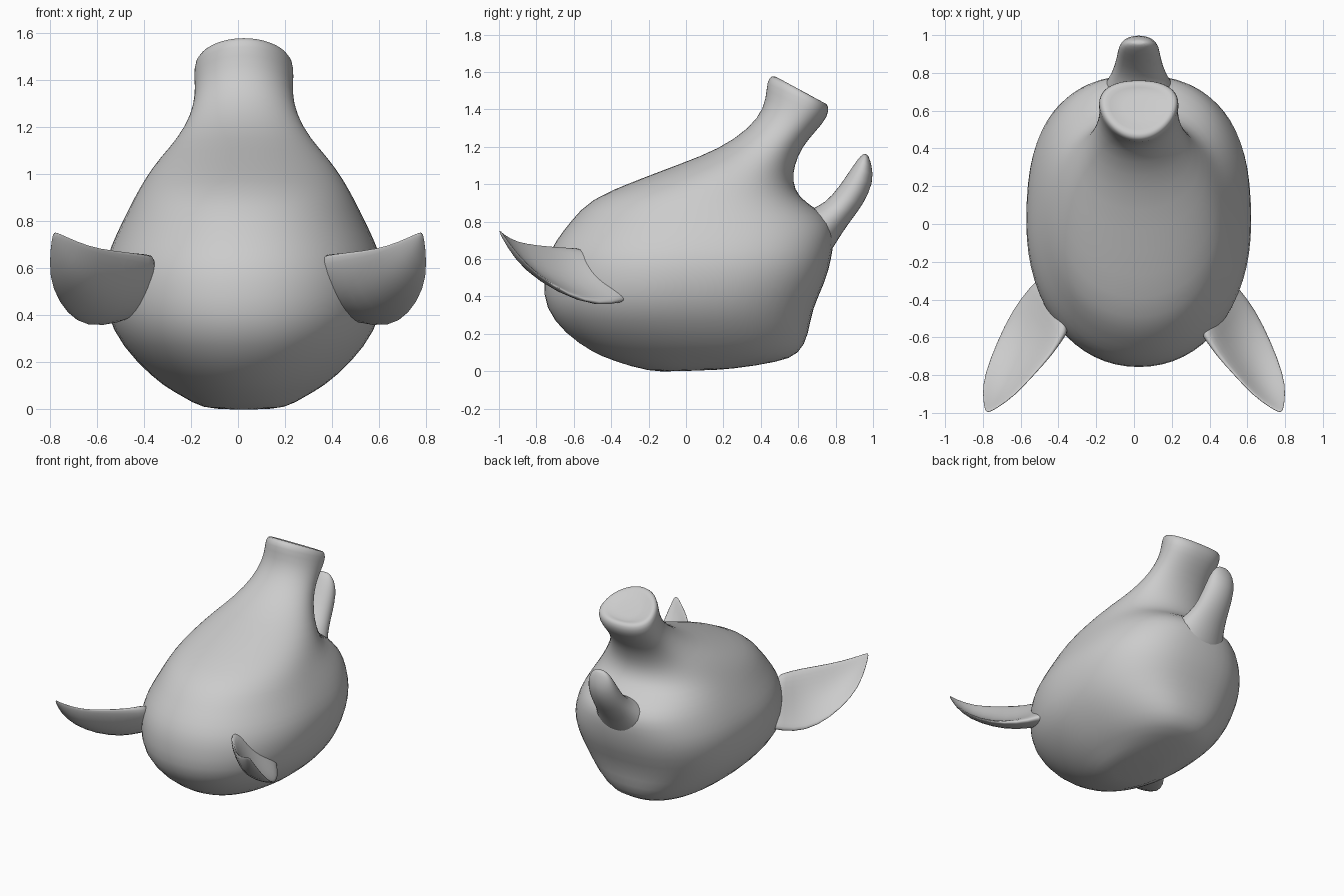
import bpy, bmesh, math
from mathutils import Vector

if "Cube" in bpy.data.objects:
    bpy.data.objects.remove(bpy.data.objects["Cube"])


def power(v, e):
    return math.copysign(abs(v) ** e, v)


def skin(name, rings):
    """Bridge equal-sized rings, close both ends and smooth the result."""
    bm = bmesh.new()
    loops = [[bm.verts.new(p) for p in ring] for ring in rings]
    n = len(loops[0])
    for a, b in zip(loops, loops[1:]):
        for i in range(n):
            bm.faces.new((a[i], a[(i + 1) % n], b[(i + 1) % n], b[i]))
    for ring in (loops[0], loops[-1]):
        c = bm.verts.new(sum((v.co for v in ring), Vector()) / n)
        for i in range(n):
            bm.faces.new((ring[i], ring[(i + 1) % n], c))
    bmesh.ops.recalc_face_normals(bm, faces=bm.faces)
    me = bpy.data.meshes.new(name)
    bm.to_mesh(me)
    bm.free()
    me.polygons.foreach_set("use_smooth", [True] * len(me.polygons))
    ob = bpy.data.objects.new(name, me)
    bpy.context.collection.objects.link(ob)
    mod = ob.modifiers.new("smooth", "SUBSURF")
    mod.levels = mod.render_levels = 1
    return ob


def oval(yf, zf, yb, zb, hw, back=2.0, taper=0.0, cx=0.025, n=32):
    """Oval ring spanning a front and a back point; back sets its squareness."""
    ring = []
    for i in range(n):
        a = 2 * math.pi * i / n
        e = 2.1 if math.sin(a) < 0 else back
        u, t = power(math.cos(a), 2 / e), power(math.sin(a), 2 / e)
        ring.append(Vector((cx + hw * u * (1 + taper * t),
                            (yf + yb) / 2 + (yb - yf) / 2 * t,
                            (zf + zb) / 2 + (zb - zf) / 2 * t)))
    return ring


# Head and snout: front y, front z, back y, back z, half width, back squareness, taper
head = [
    (-.20, -.005, .24, .01, .18, 2.2, 0),
    (-.40, .06, .50, .05, .26, 2.3, 0),
    (-.50, .10, .61, .09, .34, 2.4, 0),
    (-.65, .20, .66, .20, .46, 2.5, 0),
    (-.76, .34, .675, .33, .565, 2.6, 0),
    (-.765, .48, .75, .48, .60, 2.6, 0),
    (-.75, .60, .78, .60, .60, 2.6, 0),
    (-.70, .70, .795, .70, .565, 2.5, 0),
    (-.62, .80, .79, .79, .52, 2.4, 0),
    (-.52, .92, .70, .87, .47, 2.3, 0),
    (-.27, 1.02, .60, .93, .425, 2.2, 0),
    (-.03, 1.11, .57, 1.02, .36, 2.1, 0),
    (.18, 1.19, .58, 1.10, .285, 2.1, 0),
    (.34, 1.30, .62, 1.20, .225, 2.1, .05),
    (.42, 1.41, .70, 1.29, .205, 2.1, .12),
    (.43, 1.51, .76, 1.36, .208, 2.2, .2),
    (.44, 1.575, .765, 1.42, .203, 2.3, .2),
    (.48, 1.585, .74, 1.44, .175, 2.3, .2),
    (.52, 1.535, .71, 1.43, .13, 2.0, .1),
]
skin("pig_head", [oval(*r) for r in head])

# Lower jaw, flaring where it leaves the throat
jaw = [
    (.52, .72, .72, .54, .26),
    (.60, .85, .80, .68, .20),
    (.70, .875, .87, .79, .145),
    (.78, .935, .95, .89, .12),
    (.86, 1.05, 1.005, 1.01, .11),
    (.92, 1.14, .995, 1.10, .085),
    (.95, 1.165, .975, 1.155, .04),
]
skin("lower_jaw", [oval(*r, n=16) for r in jaw])

# Ears: inner edge point, outer edge point, cup depth, half thickness
ear = [
    ((.34, -.55, .65), (.48, -.26, .40), .03, .07),
    ((.38, -.61, .66), (.55, -.33, .37), .045, .06),
    ((.43, -.69, .67), (.65, -.45, .35), .065, .04),
    ((.53, -.80, .68), (.73, -.62, .40), .06, .025),
    ((.63, -.91, .695), (.795, -.79, .51), .045, .018),
    ((.73, -.98, .735), (.805, -.90, .62), .015, .012),
    ((.775, -1.0, .755), (.79, -.98, .73), .0, .008),
]
normal = Vector((.08, .10, .13)).normalized()
for side, label in ((1, "right_ear"), (-1, "left_ear")):
    rings = []
    for inner, outer, cup, thick in ear:
        a, b = Vector(inner), Vector(outer)
        ring = []
        for i in range(14):
            t = 2 * math.pi * i / 14
            u = (1 - math.cos(t)) / 2
            p = a.lerp(b, u) + normal * (thick * math.sin(t) - cup * math.sin(math.pi * u))
            ring.append(Vector((p.x * side, p.y, p.z)))
        rings.append(ring)
    skin(label, rings)
